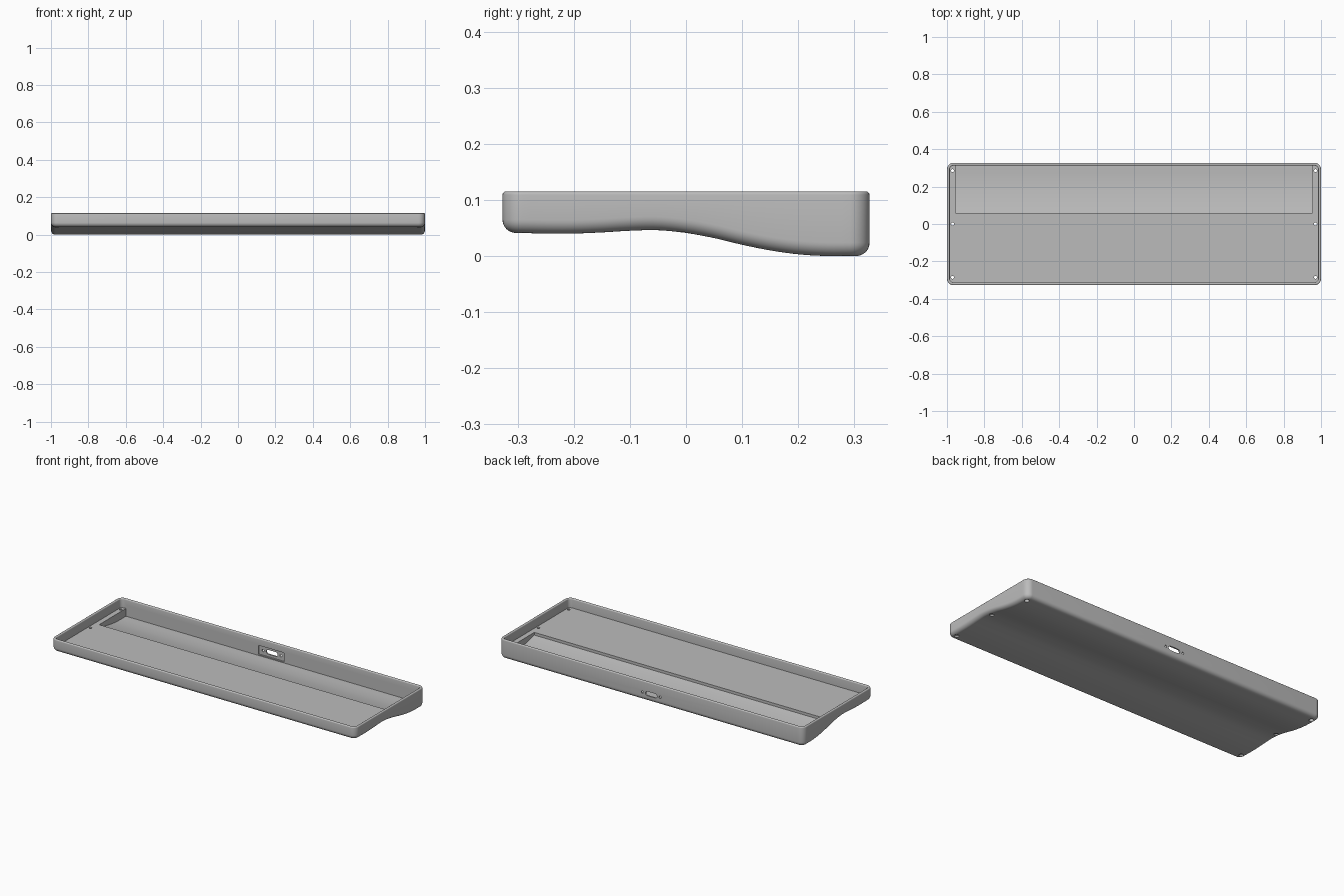
import bpy, bmesh, math
from math import sin, cos, pi
from mathutils import Matrix

cube = bpy.data.objects.get("Cube")
if cube:
    bpy.data.objects.remove(cube, do_unlink=True)

HALF_X, HALF_Y, TOP = 1.0, 0.327, 0.115
CORNER, FILLET, LIP, WALL, FLOOR = 0.035, 0.024, 0.006, 0.015, 0.06
# Underside heights, evenly spaced from front to back
UNDER = [.041, .041, .040, .040, .042, .045, .046, .041, .032, .020, .010, .003, 0, 0, 0]


def under(y):
    """Smooth underside height at depth y."""
    t = (y + 0.35) / 0.05
    i = min(max(int(t), 1), len(UNDER) - 3)
    t -= i
    a, b, c, d = UNDER[i - 1:i + 3]
    return b + 0.5 * t * (c - a + t * (2 * a - 5 * b + 4 * c - d + t * (3 * (b - c) + d - a)))


def half_outline(inset):
    """Right half of a rounded rectangle, front to back."""
    r, cx, cy = CORNER - inset, HALF_X - CORNER, HALF_Y - CORNER
    arc = [pi / 2 * k / 8 for k in range(9)]
    front = [(cx + r * sin(a), -cy - r * cos(a)) for a in arc]
    side = [(cx + r, -cy + 2 * cy * k / 40) for k in range(1, 40)]
    back = [(cx + r * cos(a), cy + r * sin(a)) for a in arc]
    return front + side + back


def finish(name, bm):
    bmesh.ops.recalc_face_normals(bm, faces=bm.faces[:])
    mesh = bpy.data.meshes.new(name)
    bm.to_mesh(mesh)
    bm.free()
    obj = bpy.data.objects.new(name, mesh)
    bpy.context.collection.objects.link(obj)
    return obj


def strips(bm, ring):
    """Fill a mirrored ring with strips running across the case."""
    n = len(ring) // 2
    for i in range(n - 1):
        bm.faces.new((ring[i], ring[i + 1], ring[-2 - i], ring[-1 - i]))


# Tray shell: loft of rounded outlines up the outside and down the inside
def make_tray():
    bm = bmesh.new()
    rings = []

    def ring(inset, height):
        half = half_outline(inset)
        pts = half + [(-x, y) for x, y in reversed(half)]
        rings.append([bm.verts.new((x, y, height(y))) for x, y in pts])

    for k in range(9):
        a = pi / 2 * k / 8
        ring(FILLET * (1 - sin(a)), lambda y: under(y) + FILLET * (1 - cos(a)))
    for k in range(5):
        a = pi / 2 * k / 4
        ring(LIP * (1 - cos(a)), lambda y: TOP - LIP * (1 - sin(a)))
    for k in range(5):
        a = pi / 2 * k / 4
        ring(WALL - LIP * (1 - sin(a)), lambda y: TOP - LIP * (1 - cos(a)))
    ring(WALL, lambda y: FLOOR)
    for lo, hi in zip(rings, rings[1:]):
        for i in range(len(lo)):
            j = (i + 1) % len(lo)
            bm.faces.new((lo[i], lo[j], hi[j], hi[i]))
    strips(bm, rings[0])
    strips(bm, rings[-1])
    return finish("case_tray", bm)


# Trough cutter: its floor runs parallel to the underside
def trough_cutter():
    bm = bmesh.new()
    y0, y1, n = 0.06, HALF_Y - WALL + 0.0001, 24
    rows = []
    for k in range(n + 1):
        y = y0 + (y1 - y0) * k / n
        z = under(y) + 0.014
        rows.append([bm.verts.new(p) for p in
                     ((-0.955, y, z), (0.955, y, z), (0.955, y, 0.08), (-0.955, y, 0.08))])
    for a, b in zip(rows, rows[1:]):
        for i in range(4):
            j = (i + 1) % 4
            bm.faces.new((a[i], a[j], b[j], b[i]))
    bm.faces.new(rows[0])
    bm.faces.new(rows[-1])
    return finish("trough_cutter", bm)


def box_cutter(name, lo, hi):
    bm = bmesh.new()
    bmesh.ops.create_cube(bm, size=1)
    for v in bm.verts:
        v.co = [lo[i] if v.co[i] < 0 else hi[i] for i in range(3)]
    return finish(name, bm)


def hole_cutter(name, center, radius, depth, along_y=False, stretch=0):
    """Round hole, or a slot if stretched along x."""
    bm = bmesh.new()
    bmesh.ops.create_cone(bm, cap_ends=True, segments=24, radius1=radius,
                          radius2=radius, depth=depth)
    for v in bm.verts:
        if abs(v.co.x) > 1e-5:
            v.co.x += math.copysign(stretch, v.co.x)
    turn = Matrix.Rotation(pi / 2 if along_y else 0, 4, 'X')
    bmesh.ops.transform(bm, matrix=Matrix.Translation(center) @ turn, verts=bm.verts[:])
    return finish(name, bm)


tray = make_tray()
cutters = [trough_cutter()]

# Port: recess inside the back wall, slot and two screw holes
PORT_Z = 0.047
cutters.append(box_cutter("port_recess_cutter", (-0.085, 0.29, PORT_Z - 0.027),
                          (0.085, HALF_Y - 0.008, PORT_Z + 0.027)))
cutters.append(hole_cutter("port_slot_cutter", (0, HALF_Y, PORT_Z), 0.013, 0.06, True, 0.025))
for side in (-1, 1):
    cutters.append(hole_cutter("port_screw_cutter", (side * 0.058, HALF_Y, PORT_Z),
                               0.007, 0.06, True))
    # Case screw holes with a wider counterbore below
    for y in (-0.285, 0, 0.285):
        cutters.append(hole_cutter("screw_cutter", (side * 0.97, y, 0.04), 0.008, 0.16))
        cutters.append(hole_cutter("counterbore_cutter", (side * 0.97, y, 0), 0.013, 0.1))

bpy.context.view_layer.objects.active = tray
for cutter in cutters:
    cutter.hide_render = True
    mod = tray.modifiers.new("cut", 'BOOLEAN')
    mod.operation, mod.solver, mod.object = 'DIFFERENCE', 'EXACT', cutter
    bpy.ops.object.modifier_apply(modifier=mod.name)
    bpy.data.objects.remove(cutter, do_unlink=True)

# Plain grey plastic
grey = bpy.data.materials.new("grey plastic")
grey.use_nodes = True
color = (0.5, 0.5, 0.5, 1)
grey.diffuse_color = color
grey.node_tree.nodes["Principled BSDF"].inputs["Base Color"].default_value = color
tray.data.materials.clear()
tray.data.materials.append(grey)

bpy.ops.object.select_all(action='DESELECT')
tray.select_set(True)
bpy.ops.object.shade_smooth_by_angle(angle=math.radians(30))
